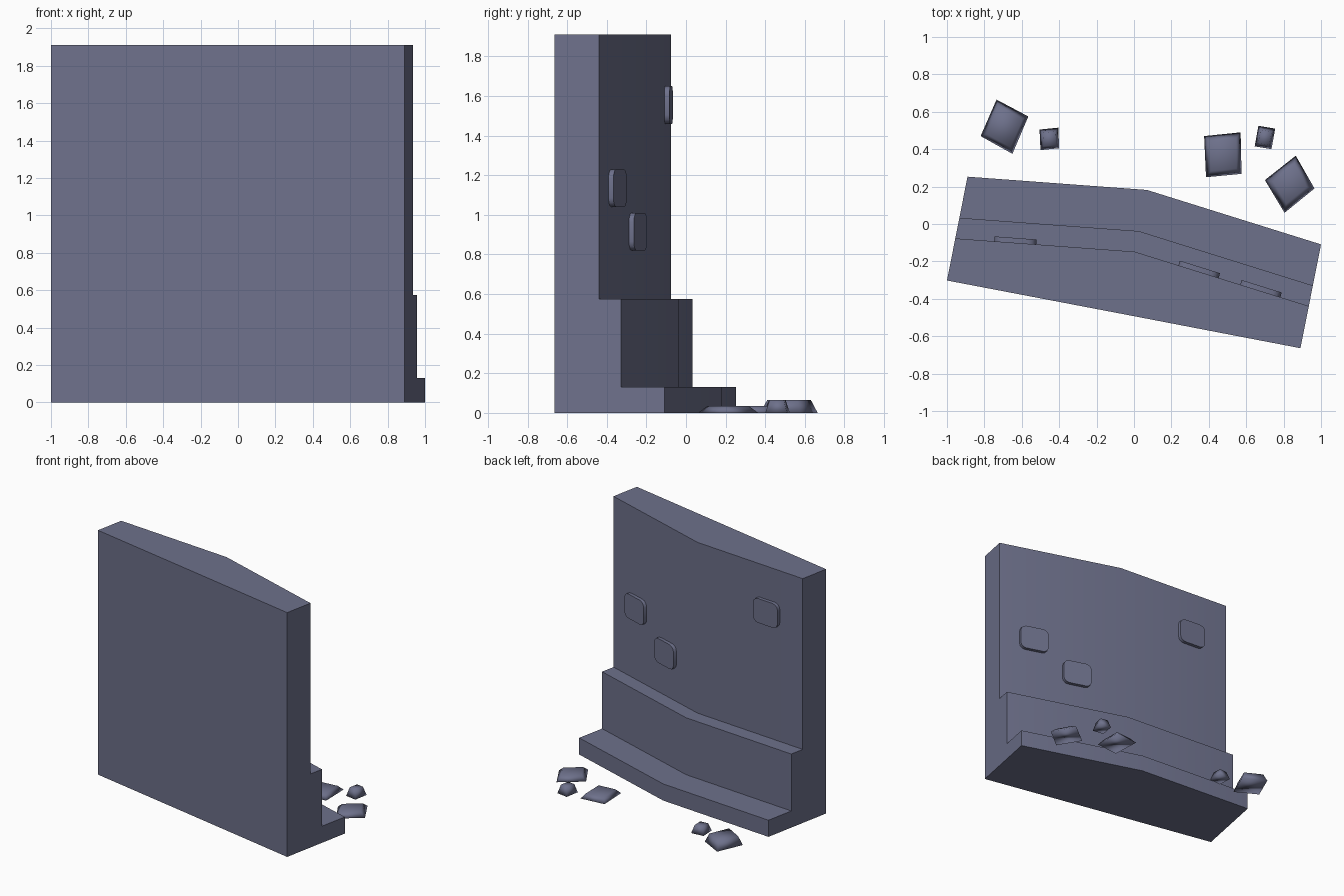
import bpy, bmesh, math
from mathutils import Vector

if "Cube" in bpy.data.objects:
    bpy.data.objects.remove(bpy.data.objects["Cube"])

slate = bpy.data.materials.new("slate blue grey")
slate.diffuse_color = (0.155, 0.165, 0.26, 1)
slate.use_nodes = True
slate.node_tree.nodes["Principled BSDF"].inputs["Base Color"].default_value = slate.diffuse_color


def finish(name, bm, angle=30):
    """Turn a bmesh into a named object, smooth below the given angle."""
    bmesh.ops.recalc_face_normals(bm, faces=bm.faces)
    me = bpy.data.meshes.new(name)
    bm.to_mesh(me)
    bm.free()
    me.materials.append(slate)
    ob = bpy.data.objects.new(name, me)
    bpy.context.collection.objects.link(ob)
    bpy.ops.object.select_all(action='DESELECT')
    ob.select_set(True)
    bpy.context.view_layer.objects.active = ob
    bpy.ops.object.shade_smooth_by_angle(angle=math.radians(angle))
    return ob


def prism(bm, lower, upper):
    """Closed solid between two matching loops of points."""
    a = [bm.verts.new(p) for p in lower]
    b = [bm.verts.new(p) for p in upper]
    n = len(a)
    bm.faces.new(a)
    bm.faces.new(b)
    for i in range(n):
        bm.faces.new((a[i], a[(i + 1) % n], b[(i + 1) % n], b[i]))


# stepped wall: one section placed at the left end, the bend and the right end
TOP, MID, LOW = 1.91, 0.575, 0.13
stations = [(-1.0, -0.302, 0), (-0.062, -0.481, 0.108), (0.89, -0.664, 0)]
bm = bmesh.new()
rings = []
for x, y, bulge in stations:
    section = [(0, 0), (0.555 + bulge, 0), (0.555 + bulge, LOW), (0.335 + bulge, LOW),
               (0.335 + bulge, MID), (0.225 + bulge, MID), (0.225 + bulge, TOP), (0, TOP)]
    rings.append([bm.verts.new((x + 0.198 * d, y + d, z)) for d, z in section])
for a, b in zip(rings, rings[1:]):
    for i in range(8):
        j = (i + 1) % 8
        bm.faces.new((a[i], a[j], b[j], b[i]))
bm.faces.new(rings[0])
bm.faces.new(rings[-1])
finish("stepped_wall", bm)


# rounded stone plates set on the two upper wall faces
def plate(name, x, z, left, right, w=0.225, h=0.19, r=0.045, out=0.026):
    p, q = Vector((*left, 0)), Vector((*right, 0))
    t = (q - p).normalized()
    n = Vector((-t.y, t.x, 0))
    c = p + (q - p) * ((x - p.x) / (q.x - p.x)) + Vector((0, 0, z))
    outline = []
    for k, (sx, sz) in enumerate([(1, 1), (-1, 1), (-1, -1), (1, -1)]):
        for s in range(4):
            ang = math.radians(90 * k + 30 * s)
            outline.append(c + t * (sx * (w / 2 - r) + r * math.cos(ang))
                           + Vector((0, 0, sz * (h / 2 - r) + r * math.sin(ang))))
    bm = bmesh.new()
    prism(bm, [v - n * 0.01 for v in outline], [v + n * out for v in outline])
    finish(name, bm, 35)


L, M, R = (-0.955, -0.077), (0.005, -0.148), (0.935, -0.439)
plate("wall_plate_left", -0.635, 1.555, L, M)
plate("wall_plate_middle", 0.345, 0.915, M, R)
plate("wall_plate_right", 0.675, 1.135, M, R)


# loose rocks: low tapered blocks with soft shading
rocks = [
    ([(-0.735, 0.665), (-0.565, 0.575), (-0.65, 0.375), (-0.82, 0.47)], 0.065, 0.76),
    ([(-0.505, 0.505), (-0.405, 0.515), (-0.40, 0.405), (-0.50, 0.395)], 0.06, 0.65),
    ([(0.375, 0.47), (0.57, 0.49), (0.575, 0.268), (0.385, 0.25)], 0.035, 0.72),
    ([(0.665, 0.525), (0.755, 0.51), (0.735, 0.40), (0.645, 0.415)], 0.065, 0.65),
    ([(0.865, 0.365), (0.965, 0.19), (0.805, 0.06), (0.70, 0.235)], 0.035, 0.68),
]
for i, (pts, height, taper) in enumerate(rocks):
    cx = sum(p[0] for p in pts) / 4
    cy = sum(p[1] for p in pts) / 4
    bm = bmesh.new()
    prism(bm, [(x, y, 0) for x, y in pts],
          [(cx + (x - cx) * taper, cy + (y - cy) * taper, height) for x, y in pts])
    finish(f"rock_{i + 1}", bm, 180)
